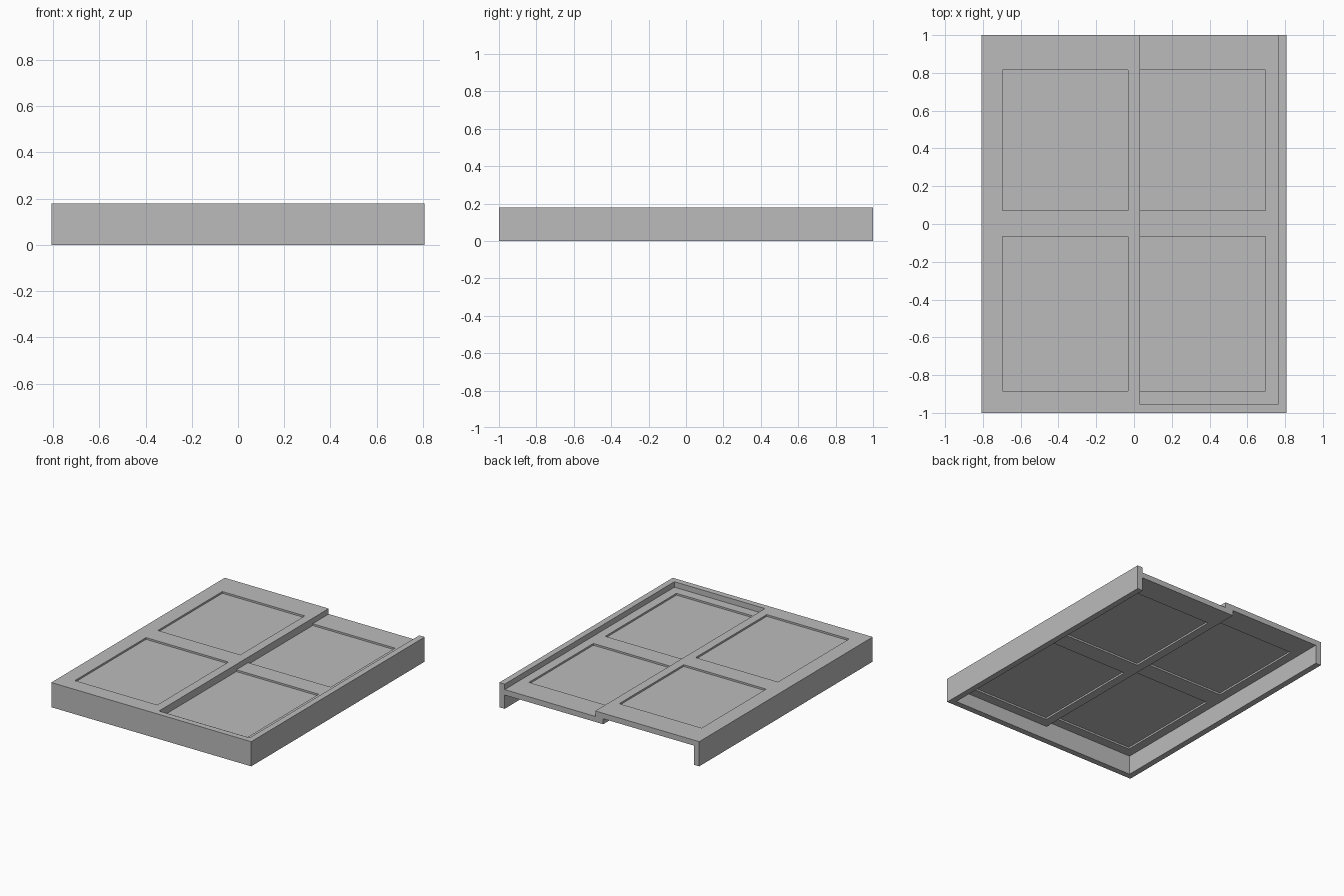
import bpy
import bmesh

cube = bpy.data.objects.get("Cube")
if cube:
    bpy.data.objects.remove(cube, do_unlink=True)

grey = bpy.data.materials.new("plain_grey")
grey.use_nodes = True
grey.diffuse_color = (0.5, 0.5, 0.5, 1)
grey.node_tree.nodes["Principled BSDF"].inputs["Base Color"].default_value = (0.5, 0.5, 0.5, 1)

HALF_W, HALF_L, HEIGHT, WALL = 0.807, 1.0, 0.18, 0.044
SASH_T, PANE_T = 0.04, 0.014
IN_X, IN_Y = HALF_W - WALL, -HALF_L + WALL
ROWS = [IN_Y, -0.885, -0.065, 0.072, 0.815, HALF_L]


def slab(name, outlines, z, thickness):
    """Extrude flat outlines upward from z into one closed object."""
    bm = bmesh.new()
    for outline in outlines:
        bm.faces.new([bm.verts.new((x, y, z)) for x, y in outline])
    bmesh.ops.remove_doubles(bm, verts=bm.verts, dist=1e-5)
    ext = bmesh.ops.extrude_face_region(bm, geom=bm.faces[:], use_keep_orig=True)
    top = [v for v in ext["geom"] if isinstance(v, bmesh.types.BMVert)]
    bmesh.ops.translate(bm, verts=top, vec=(0, 0, thickness))
    bmesh.ops.recalc_face_normals(bm, faces=bm.faces)
    mesh = bpy.data.meshes.new(name)
    bm.to_mesh(mesh)
    bm.free()
    mesh.materials.append(grey)
    obj = bpy.data.objects.new(name, mesh)
    bpy.context.collection.objects.link(obj)


def rect(x0, x1, y0, y1):
    return [(x0, y0), (x1, y0), (x1, y1), (x0, y1)]


def sash(name, cols, z):
    """Rails and stiles around two openings, with thin recessed panes."""
    bars, panes = [], []
    for i in range(len(cols) - 1):
        for j in range(len(ROWS) - 1):
            cell = rect(cols[i], cols[i + 1], ROWS[j], ROWS[j + 1])
            (panes if i == 1 and j in (1, 3) else bars).append(cell)
    slab(name + "_frame", bars, z, SASH_T)
    for label, outline in zip(("front", "back"), panes):
        slab(f"{name}_{label}_pane", [outline], z + (SASH_T - PANE_T) / 2, PANE_T)


# Outer frame, open at the back end
slab("outer_frame", [[(-HALF_W, -HALF_L), (HALF_W, -HALF_L), (HALF_W, HALF_L), (IN_X, HALF_L),
                      (IN_X, IN_Y), (-IN_X, IN_Y), (-IN_X, HALF_L), (-HALF_W, HALF_L)]], 0, HEIGHT)

# Two overlapping sashes, one sliding beneath the other
upper = [-IN_X, -0.697, -0.032, 0.032]
sash("upper_sash", upper, HEIGHT - SASH_T)
sash("lower_sash", [-x for x in reversed(upper)], HEIGHT - 2 * SASH_T)
